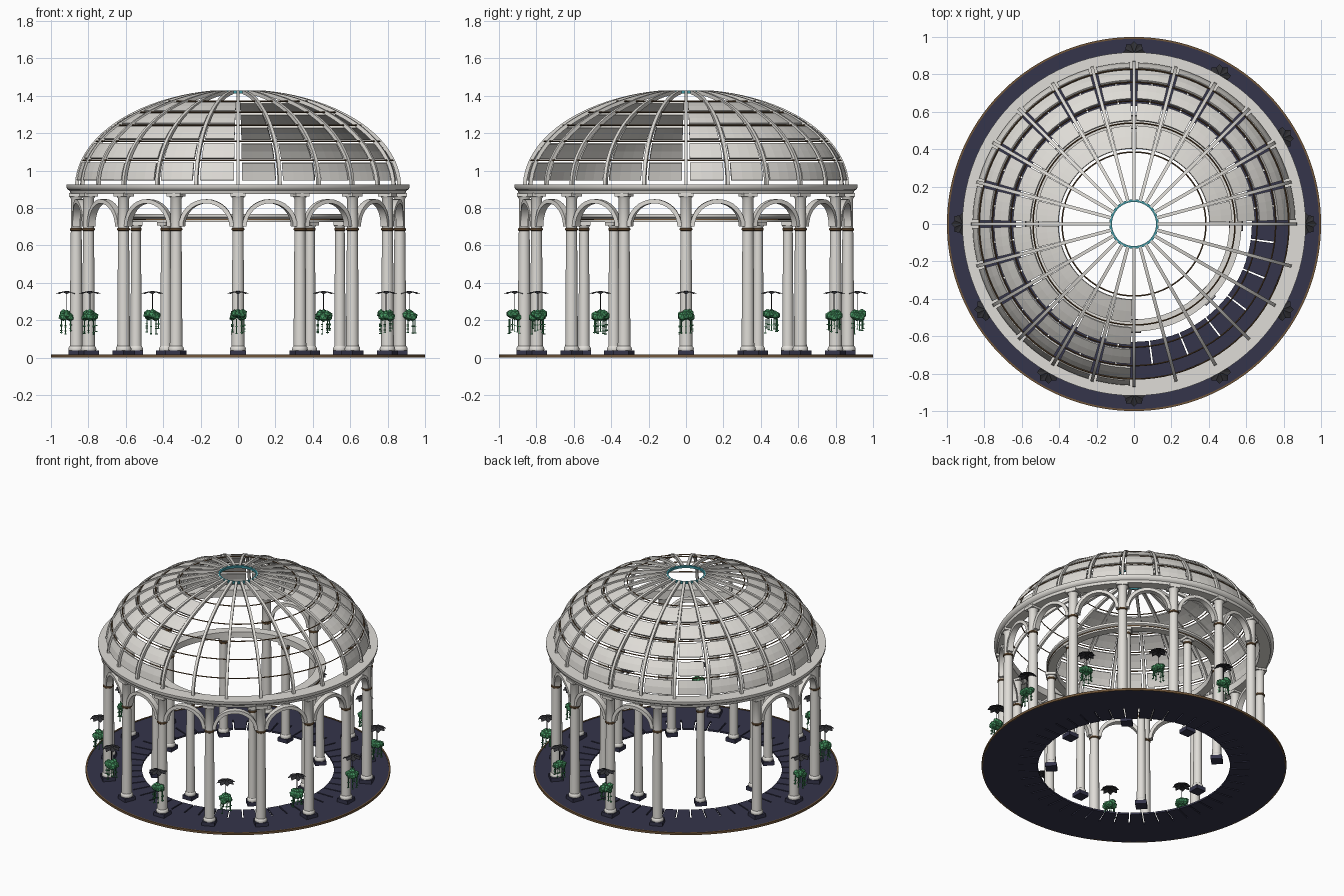
import bpy, bmesh, math, random
from math import sin, cos, radians, pi
from mathutils import Vector, Matrix

if "Cube" in bpy.data.objects:
    bpy.data.objects.remove(bpy.data.objects["Cube"])

random.seed(4)


def material(name, rgb):
    m = bpy.data.materials.new(name)
    m.diffuse_color = (*rgb, 1)
    m.use_nodes = True
    m.node_tree.nodes["Principled BSDF"].inputs["Base Color"].default_value = m.diffuse_color
    return m


STONE = material("stone", (0.74, 0.72, 0.68))
NAVY = material("navy_tile", (0.035, 0.035, 0.07))
BRONZE = material("bronze", (0.16, 0.09, 0.04))
LEAF = material("leaf", (0.06, 0.3, 0.12))
TEAL = material("teal", (0.05, 0.3, 0.35))
BLACK = material("dark_iron", (0.03, 0.03, 0.035))


def finish(name, bm, mat, smooth=False):
    bmesh.ops.recalc_face_normals(bm, faces=bm.faces)
    me = bpy.data.meshes.new(name)
    bm.to_mesh(me)
    bm.free()
    ob = bpy.data.objects.new(name, me)
    bpy.context.collection.objects.link(ob)
    me.materials.append(mat)
    if smooth:
        bpy.ops.object.select_all(action='DESELECT')
        ob.select_set(True)
        bpy.context.view_layer.objects.active = ob
        bpy.ops.object.shade_smooth_by_angle(angle=radians(35))
    return ob


def lathe(bm, profile, n, loc=(0, 0, 0), closed=False):
    """Revolve (r, z) points about a vertical axis."""
    loc = Vector(loc)
    rings = [[bm.verts.new(loc + Vector((r * cos(2 * pi * i / n), r * sin(2 * pi * i / n), z)))
              for i in range(n)] for r, z in profile]
    pairs = list(zip(rings, rings[1:])) + ([(rings[-1], rings[0])] if closed else [])
    for a, b in pairs:
        for i in range(n):
            j = (i + 1) % n
            bm.faces.new((a[i], a[j], b[j], b[i]))
    if not closed:
        bm.faces.new(rings[0])
        bm.faces.new(rings[-1])


def box(bm, loc, size, angle):
    m = (Matrix.Translation(loc) @ Matrix.Rotation(angle, 4, 'Z')
         @ Matrix.Diagonal((*size, 1)))
    bmesh.ops.create_cube(bm, size=1, matrix=m)


def loft(bm, sections, loop=False):
    """Skin a list of equal-length closed sections."""
    vs = [[bm.verts.new(p) for p in s] for s in sections]
    k = len(vs[0])
    for a, b in list(zip(vs, vs[1:])) + ([(vs[-1], vs[0])] if loop else []):
        for i in range(k):
            bm.faces.new((a[i], a[(i + 1) % k], b[(i + 1) % k], b[i]))
    if not loop:
        bm.faces.new(vs[0])
        bm.faces.new(vs[-1])


def polar(r, a, z):
    return Vector((r * cos(a), r * sin(a), z))


def ring(name, r0, r1, z0, z1, mat, n=96):
    bm = bmesh.new()
    lathe(bm, [(r0, z0), (r1, z0), (r1, z1), (r0, z1)], n, closed=True)
    return finish(name, bm, mat, True)


# Floor: solid outer ring, slit inner tiles, bronze rim
ring("floor_ring", 0.76, 0.995, 0, 0.012, NAVY, 128)
ring("floor_rim", 0.99, 1.0, 0, 0.016, BRONZE, 128)
bm = bmesh.new()
for k in range(48):
    a0, a1 = radians(k * 7.5 + 0.35), radians(k * 7.5 + 7.15)
    loft(bm, [[polar(0.63, a, 0), polar(0.765, a, 0), polar(0.765, a, 0.012), polar(0.63, a, 0.012)]
              for a in (a0, (a0 + a1) / 2, a1)])
finish("floor_inner_tiles", bm, NAVY)

# Columns: outer colonnade with one bay left open at the back left, inner colonnade of 8
R_OUT, R_IN, GAP = 0.865, 0.545, 6
outer = [k for k in range(16) if k != GAP]


def colonnade(prefix, angles, radius, s, top):
    shaft, plinth, bands, caps = (bmesh.new() for _ in range(4))
    neck = 0.69
    for a in angles:
        p = polar(radius, a, 0)
        box(plinth, p + Vector((0, 0, 0.024)), (0.085 * s, 0.085 * s, 0.028), a)
        lathe(shaft, [(0.040 * s, 0.036), (0.042 * s, 0.045), (0.040 * s, 0.055), (0.034 * s, 0.062),
                      (0.033 * s, 0.2), (0.032 * s, 0.4), (0.029 * s, neck), (0.029 * s, top - 0.03),
                      (0.037 * s, top - 0.018)], 20, p)
        lathe(bands, [(0.029 * s, neck - 0.012), (0.034 * s, neck - 0.008),
                      (0.034 * s, neck), (0.029 * s, neck + 0.004)], 20, p)
        box(caps, p + Vector((0, 0, top - 0.009)), (0.078 * s, 0.078 * s, 0.02), a)
    finish(prefix + "_column_shafts", shaft, STONE, True)
    finish(prefix + "_column_plinths", plinth, NAVY)
    finish(prefix + "_column_bands", bands, BRONZE, True)
    finish(prefix + "_column_capitals", caps, STONE)


colonnade("outer", [radians(22.5 * k) for k in outer], R_OUT, 1.0, 0.88)
colonnade("inner", [radians(45 * k) for k in range(8)], R_IN, 0.88, 0.725)

# Arches between neighbouring outer columns
bm = bmesh.new()
for k in range(16):
    if GAP in (k, (k + 1) % 16):
        continue
    mid = radians(22.5 * (k + 0.5))
    secs = []
    for i in range(17):
        t = pi * i / 16
        sec = []
        for q, d in ((0.125, -0.02), (0.147, -0.02), (0.147, 0.02), (0.125, 0.02)):
            sec.append(polar(R_OUT + d, mid + q * cos(t) / R_OUT, 0.70 + q * sin(t)))
        secs.append(sec)
    loft(bm, secs)
finish("arches", bm, STONE, True)

# Cornice and inner ring beam
bm = bmesh.new()
lathe(bm, [(0.825, 0.875), (0.895, 0.875), (0.9, 0.893), (0.912, 0.9), (0.918, 0.912),
           (0.918, 0.925), (0.825, 0.925)], 96, closed=True)
finish("cornice", bm, STONE, True)
bm = bmesh.new()
lathe(bm, [(0.51, 0.725), (0.565, 0.725), (0.565, 0.745), (0.575, 0.752), (0.575, 0.768),
           (0.51, 0.768)], 96, closed=True)
finish("inner_ring_beam", bm, STONE, True)
ring("inner_beam_trim", 0.56, 0.569, 0.736, 0.741, BRONZE)

# Dome: elliptical shell described by elevation angle
A, B, Z0 = 0.862, 0.512, 0.913


def dome(phi, az, off=0.0):
    n = Vector((cos(phi) / A, sin(phi) / B)).normalized() * off
    return polar(A * cos(phi) + n.x, az, Z0 + B * sin(phi) + n.y)


bm = bmesh.new()
for k in range(24):
    az = radians(15 * k)
    side = Vector((-sin(az), cos(az), 0)) * 0.009
    secs = []
    for i in range(21):
        phi = radians(1 + 80.6 * i / 20)
        lo, hi = dome(phi, az, -0.010), dome(phi, az, 0.010)
        secs.append([lo - side, lo + side, hi + side, hi - side])
    loft(bm, secs)
finish("dome_ribs", bm, STONE, True)

# Roof panels, front right quarter left open
bm = bmesh.new()
for p0, p1 in ((4, 14.5), (17.5, 27), (30, 39), (41.5, 50), (52.5, 62)):
    for k in range(18):
        secs = []
        for i in range(4):
            az = radians(15 * k + 1.4 + 12.2 * i / 3)
            phis = [radians(p0 + (p1 - p0) * j / 2) for j in range(3)]
            secs.append([dome(f, az, 0.003) for f in phis] + [dome(f, az, -0.008) for f in reversed(phis)])
        loft(bm, secs)
finish("dome_panels", bm, STONE)

# Thin hoops between the panel rows, and the crown ring
bm = bmesh.new()
for deg in (16, 28.5, 40.2, 51.2, 63.5):
    c = dome(radians(deg), 0)
    lathe(bm, [(c.x + 0.004 * cos(t), c.z + 0.004 * sin(t)) for t in (0, pi / 2, pi, 1.5 * pi)], 96, closed=True)
finish("dome_hoops", bm, BRONZE, True)
ring("crown_ring", 0.118, 0.132, 1.412, 1.428, TEAL, 48)

# Hanging plants under small scalloped canopies
balls, vines, canopies = bmesh.new(), bmesh.new(), bmesh.new()
for k in range(12):
    if k in (4, 5):
        continue
    a = radians(30 * k)
    c = polar(0.915, a, 0.227)
    for i in range(9):
        t = 2 * pi * i / 8
        d = Vector((0.026 * cos(t), 0.026 * sin(t), random.uniform(-0.012, 0.01))) if i < 8 else Vector((0, 0, 0.008))
        bmesh.ops.create_icosphere(balls, subdivisions=1, radius=random.uniform(0.02, 0.027),
                                   matrix=Matrix.Translation(c + d))
    for i in range(7):
        t = 2 * pi * i / 7
        h = random.uniform(0.05, 0.085)
        box(vines, c + Vector((0.032 * cos(t), 0.032 * sin(t), -0.02 - h / 2)), (0.004, 0.004, h), t)
        for z in (0.5, 0.95):
            box(vines, c + Vector((0.034 * cos(t), 0.034 * sin(t), -0.02 - h * z)), (0.012, 0.009, 0.005), t)
    box(canopies, c + Vector((0, 0, 0.075)), (0.004, 0.004, 0.11), a)
    tip = canopies.verts.new(c + Vector((0, 0, 0.13)))
    rim = []
    for i in range(16):
        t = 2 * pi * i / 16
        r, z = (0.062, 0.112) if i % 2 == 0 else (0.048, 0.122)
        rim.append(canopies.verts.new(c + Vector((r * cos(t), r * sin(t), z))))
    for i in range(16):
        canopies.faces.new((tip, rim[i], rim[(i + 1) % 16]))
finish("plant_foliage", balls, LEAF)
finish("plant_vines", vines, LEAF)
finish("plant_canopies", canopies, BLACK)
